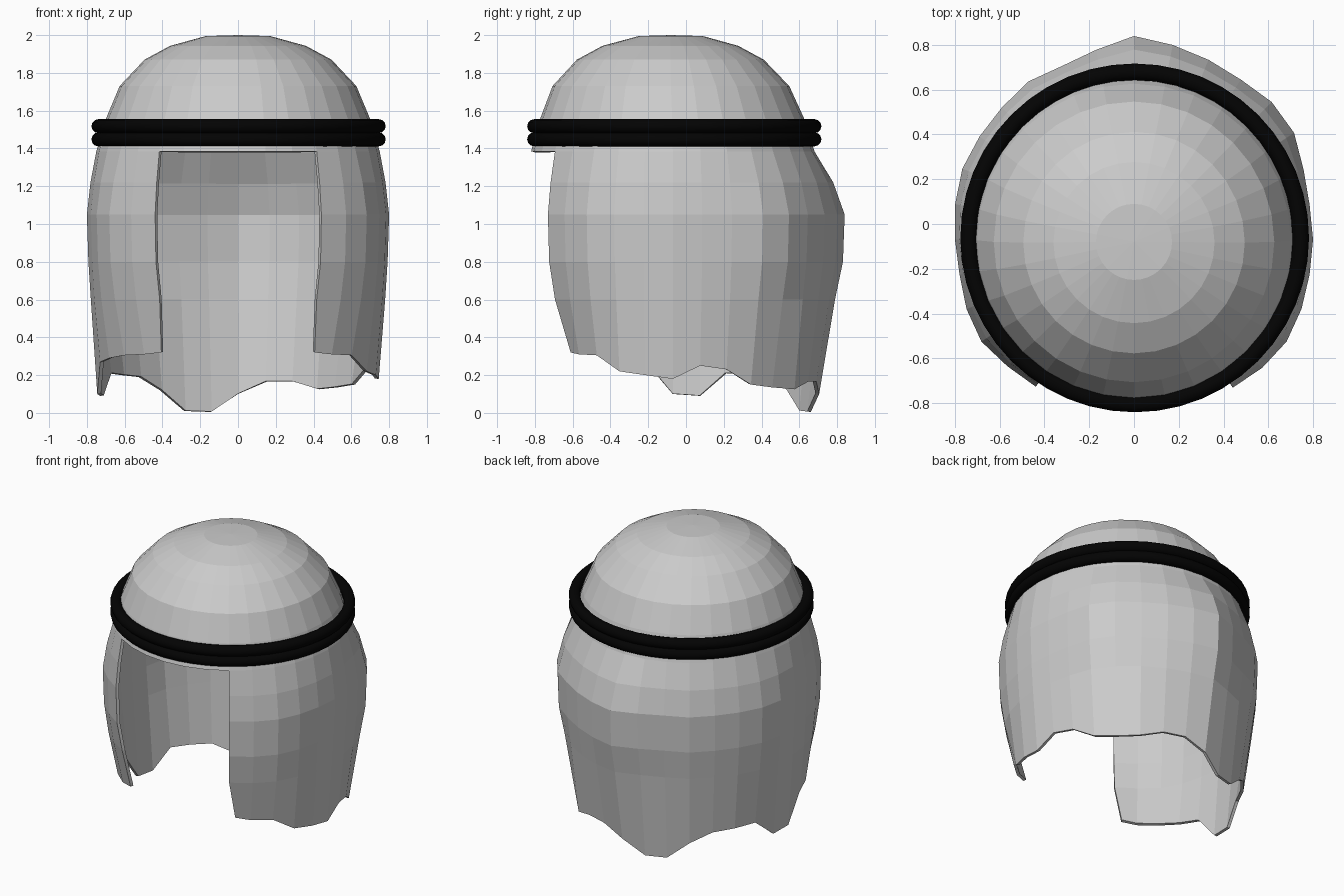
import bpy, bmesh
from math import sin, cos, pi

if "Cube" in bpy.data.objects:
    bpy.data.objects.remove(bpy.data.objects["Cube"])

N = 32          # cloth segments, index 0 at the front, counting towards +x
CY = -0.07      # centre of the drape in y
OPEN = 3        # face opening spans +-3 segments

# Dome profile: radius, height, centre y (down to the brim above the face)
DOME = [(0.17, 1.995, -.08), (0.36, 1.943, -.083), (0.495, 1.87, -.083),
        (0.627, 1.73, -.08), (0.70, 1.555, -.073), (0.75, 1.385, -.07)]
# Widest radius of the drape at each segment
WIDE = [.78, .78, .78, .795, .81, .82, .81, .80, .80, .80, .82, .86, .87, .86, .87, .887,
        .91, .865, .84, .85, .835, .83, .83, .815, .80, .795, .81, .82, .80, .79, .78, .78]
# Ragged hem height at each segment
HEM = [.32, .32, .32, .32, .31, .305, .22, .20, .18, .25, .23, .15, .135, .125, .165, .165,
       .10, .005, .01, .12, .19, .20, .21, .09, .10, .27, .29, .305, .31, .32, .32, .32]


def point(k, r, z, cy=CY):
    a = 2 * pi * k / N
    return (r * sin(a), cy - r * cos(a), z)


def hem_radius(k):
    back_flare = 0.03 if k in (13, 14, 15, 16) else 0
    return 0.745 - 0.12 * max(0, cos(2 * pi * k / N)) ** 3 + back_flare


def radius(k, row):
    wide, low = WIDE[k], hem_radius(k)
    return (0.75 + (wide - 0.75) * 0.62, wide, wide * 0.99, wide * 0.62 + low * 0.38, low)[row]


def hem_point(k):
    # the front corners of the hem swing slightly outwards
    shift = {OPEN: 0.28, N - OPEN: -0.28}.get(k, 0)
    return point(k + shift, hem_radius(k), HEM[k])


# Head cloth: dome plus hanging drape with a face opening
bm = bmesh.new()
rings = [[bm.verts.new(point(k, r, z, cy)) for k in range(N)] for r, z, cy in DOME]
for row, z in enumerate((1.22, 1.05, 0.80, 0.60)):
    rings.append([bm.verts.new(point(k, radius(k, row), z)) for k in range(N)])
rings.append([bm.verts.new(hem_point(k)) for k in range(N)])
top = bm.verts.new((0, -0.08, 2.0))
for k in range(N):
    bm.faces.new((top, rings[0][k], rings[0][(k + 1) % N]))
for i in range(len(rings) - 1):
    for k in range(N):
        if i >= len(DOME) - 1 and (k < OPEN or k >= N - OPEN):
            continue
        n = (k + 1) % N
        bm.faces.new((rings[i][k], rings[i + 1][k], rings[i + 1][n], rings[i][n]))
bmesh.ops.delete(bm, geom=[v for v in bm.verts if not v.link_faces], context='VERTS')
bm.normal_update()
mesh = bpy.data.meshes.new("head_cloth")
bm.to_mesh(mesh)
bm.free()
cloth = bpy.data.objects.new("head_cloth", mesh)
bpy.context.collection.objects.link(cloth)
solid = cloth.modifiers.new("thickness", 'SOLIDIFY')
solid.thickness = 0.02
solid.offset = -1

# Doubled black cord around the head
black = bpy.data.materials.new("black_cord")
black.diffuse_color = (0.001, 0.001, 0.001, 1)
black.use_nodes = True
black.node_tree.nodes["Principled BSDF"].inputs["Base Color"].default_value = black.diffuse_color
for name, z in (("upper_cord", 1.518), ("lower_cord", 1.448)):
    bpy.ops.mesh.primitive_torus_add(location=(0.003, -0.062, z), major_radius=0.742,
                                     minor_radius=0.037, major_segments=48, minor_segments=12)
    cord = bpy.context.object
    cord.name = name
    cord.data.materials.append(black)
    bpy.ops.object.shade_smooth()
